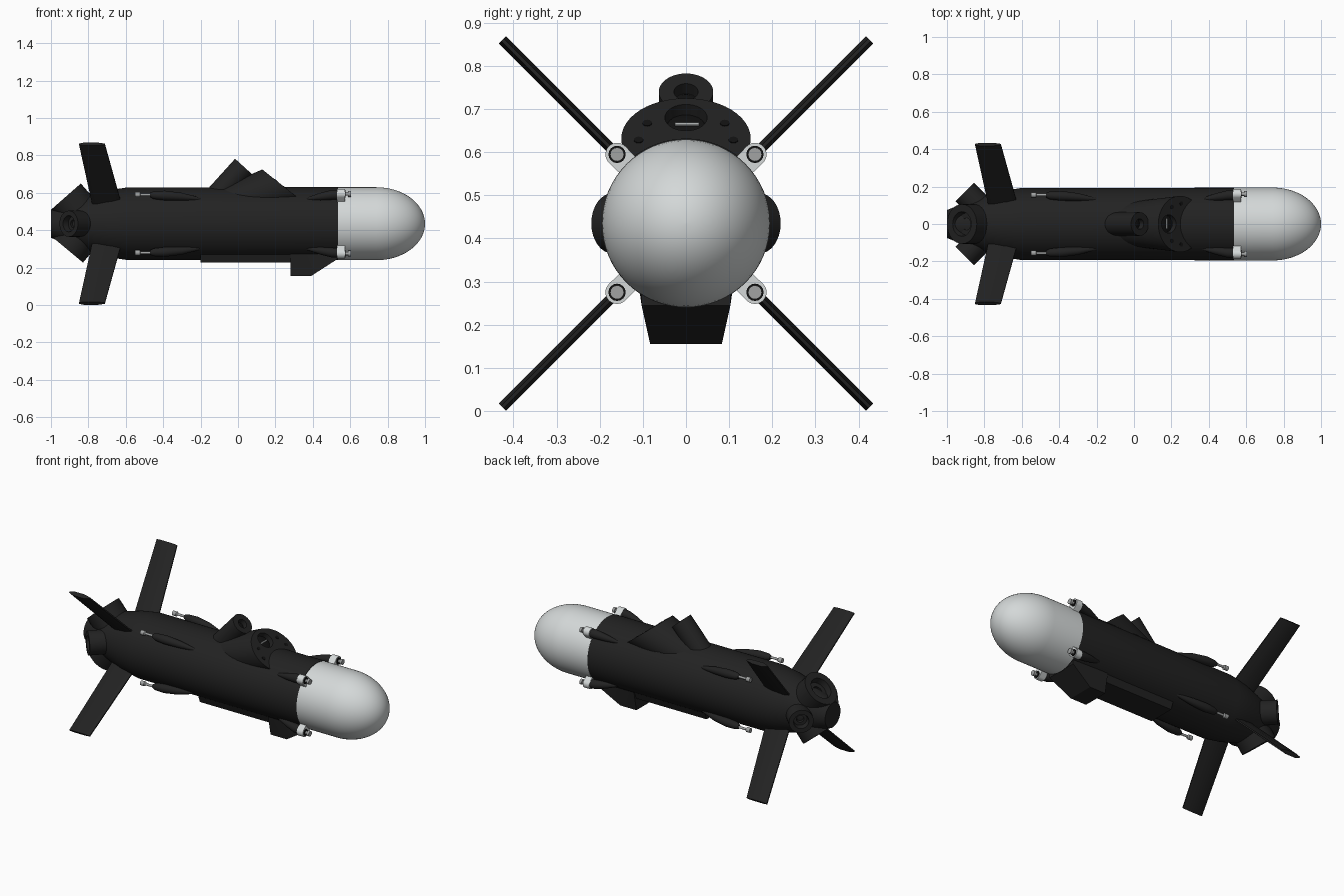
import bpy, bmesh, math
from mathutils import Vector

cube = bpy.data.objects.get("Cube")
if cube:
    bpy.data.objects.remove(cube, do_unlink=True)

AXIS_Z = 0.435
X = Vector((1, 0, 0))


def material(name, colour):
    m = bpy.data.materials.new(name)
    m.use_nodes = True
    m.diffuse_color = (*colour, 1)
    m.node_tree.nodes["Principled BSDF"].inputs["Base Color"].default_value = (*colour, 1)
    return m


BLACK = material("matte black", (0.016, 0.016, 0.016))
DEEP = material("deep black", (0.006, 0.006, 0.006))
WHITE = material("pale grey white", (0.66, 0.69, 0.69))
METAL = material("grey metal", (0.36, 0.37, 0.37))


def finish(name, bm, mat, angle=35):
    bmesh.ops.recalc_face_normals(bm, faces=bm.faces)
    me = bpy.data.meshes.new(name)
    bm.to_mesh(me)
    bm.free()
    me.materials.append(mat)
    me.shade_smooth()
    me.set_sharp_from_angle(angle=math.radians(angle))
    ob = bpy.data.objects.new(name, me)
    bpy.context.collection.objects.link(ob)
    return ob


def loft(name, mat, rings, n=32):
    """Skin a row of circles, each given as centre, normal, radius."""
    bm = bmesh.new()
    loops = []
    for centre, normal, r in rings:
        normal = Vector(normal).normalized()
        u = normal.cross(Vector((0, 0, 1))).normalized()
        v = normal.cross(u)
        loops.append([bm.verts.new(Vector(centre) + r * (u * math.cos(a) + v * math.sin(a)))
                      for a in (math.tau * i / n for i in range(n))])
    for a, b in zip(loops, loops[1:]):
        for i in range(n):
            j = (i + 1) % n
            bm.faces.new((a[i], a[j], b[j], b[i]))
    bm.faces.new(loops[0])
    bm.faces.new(loops[-1])
    return finish(name, bm, mat)


def tube(name, mat, centre, normal, profile, n=32):
    """Turned part: profile is (distance along normal, radius)."""
    d = Vector(normal).normalized()
    return loft(name, mat, [(Vector(centre) + d * t, d, r) for t, r in profile], n)


def hull(name, mat, points):
    bm = bmesh.new()
    for p in points:
        bm.verts.new(p)
    res = bmesh.ops.convex_hull(bm, input=bm.verts)
    junk = {g for g in res["geom_interior"] + res["geom_unused"] if isinstance(g, bmesh.types.BMVert)}
    bmesh.ops.delete(bm, geom=list(junk), context='VERTS')
    bmesh.ops.dissolve_limit(bm, angle_limit=0.01, verts=bm.verts, edges=bm.edges)
    return finish(name, bm, mat, 30)


def polar(x, r, angle, side=0.0):
    """Point at radius r on a spoke of the body, shifted sideways."""
    c, s = math.cos(angle), math.sin(angle)
    return Vector((x, r * c - side * s, AXIS_Z + r * s + side * c))


# Body, tapered tail and rounded nose
core = (0, 0, AXIS_Z)
tube("body", BLACK, core, X,
     [(-1, 0.055), (-1, 0.075), (-0.9, 0.115), (-0.8, 0.15), (-0.7, 0.177),
      (-0.6, 0.193), (0.537, 0.194)], 64)
dome = [(0.74 + 0.26 * math.sin(a), 0.195 * math.cos(a))
        for a in (math.radians(k * 89.5 / 16) for k in range(17))]
tube("nose", WHITE, core, X, [(0.535, 0.195)] + dome, 64)

# Tail thrusters: large above and below, small at the sides
BORE = [(-0.25, 1), (0, 1), (0, 0.62), (-0.035, 0.55), (-0.035, 0.3), (-0.07, 0.3)]


def thruster(name, centre, normal, r):
    tube(name, BLACK, centre, normal, [(t, r * k) for t, k in BORE])
    d = Vector(normal).normalized()
    tube(name + "_bore", DEEP, Vector(centre) - d * 0.069, d, [(0, r * 0.29), (0.004, r * 0.29)])


thruster("upper_thruster", (-0.92, 0, 0.58), (-0.66, 0, 0.75), 0.106)
thruster("lower_thruster", (-0.91, 0, 0.295), (-0.64, 0, -0.77), 0.106)
for side, label in ((1, "rear"), (-1, "front")):
    thruster(label + "_side_thruster", (-0.905, side * 0.17, AXIS_Z), (-0.7, side * 0.7, 0), 0.07)

# Swept fins, lugs, fairings and connectors on the four diagonals
for k in range(4):
    a = math.radians(45 + 90 * k)
    tag = "_%d" % (k + 1)
    pts = []
    for r, x0, x1 in ((0.12, -0.775, -0.617), (0.602, -0.85, -0.712)):
        for f, t in ((0, 0.004), (0.2, 0.012), (0.7, 0.012), (1, 0.004)):
            pts += [polar(x0 + (x1 - x0) * f, r, a, s * t) for s in (-1, 1)]
    hull("fin" + tag, BLACK, pts)

    lug = []
    for x in (0.53, 0.572):
        lug += [polar(x, 0.17, a, s * 0.026) for s in (-1, 1)]
        lug += [polar(x, 0.226 + 0.027 * math.cos(b), a, 0.027 * math.sin(b))
                for b in (math.radians(d) for d in range(-90, 91, 15))]
    hull("lug" + tag, WHITE, lug)
    tube("lug_collar" + tag, DEEP, polar(0.57, 0.226, a), X, [(0, 0.02), (0.006, 0.02)], 16)
    tube("lug_connector" + tag, METAL, polar(0.57, 0.226, a), X,
         [(0, 0.009), (0.019, 0.009), (0.019, 0.016), (0.034, 0.016)], 16)
    loft("front_fairing" + tag, BLACK,
         [(polar(x, r, a), X, w) for x, r, w in
          ((0.36, 0.186, 0.006), (0.44, 0.205, 0.02), (0.5, 0.218, 0.026), (0.535, 0.22, 0.026))], 20)
    loft("rear_fairing" + tag, BLACK,
         [(polar(x, r, a), X, w) for x, r, w in
          ((-0.47, 0.218, 0.012), (-0.45, 0.216, 0.021), (-0.39, 0.213, 0.026),
           (-0.3, 0.204, 0.021), (-0.2, 0.186, 0.008))], 20)
    tube("rear_connector" + tag, METAL, polar(-0.465, 0.22, a), -X,
         [(0, 0.007), (0.055, 0.007), (0.06, 0.014), (0.085, 0.014)], 16)

# Upper sensor housing with its slanted, bored face
face_n = Vector((0.62, 0, 0.78)).normalized()
slope = Vector((0.78, 0, -0.62)).normalized()
top = Vector((0.13, 0, 0.725))
disc = top + slope * 0.15
eye = top + slope * 0.072
loft("sensor_housing", BLACK,
     [((-0.16, 0, 0.5), X, 0.1), (disc, face_n, 0.15), (eye, face_n, 0.049),
      (eye - face_n * 0.03, face_n, 0.046)], 48)
tube("sensor_lens", DEEP, eye - face_n * 0.031, face_n, [(0, 0.044), (0.004, 0.044), (0.009, 0.025)])
for s in (-1, 1):
    for y, z in ((0.09, 0.667), (0.11, 0.628)):
        p = top + slope * ((0.725 - z) / 0.62)
        tube("face_bolt", DEEP, (p.x, s * y, p.z), face_n, [(-0.004, 0.011), (0.002, 0.011)], 12)
tube("lens_glint", WHITE, eye - face_n * 0.02 + Vector((0, -0.025, 0)), (0, 1, 0),
     [(0, 0.004), (0.055, 0.004)], 8)

# Small camera tube behind it
cam_n = Vector((0.67, 0, 0.74)).normalized()
cam = Vector((0.031, 0, 0.74))
tube("camera_tube", BLACK, cam, cam_n,
     [(-0.25, 0.063), (0, 0.063), (0, 0.028), (-0.03, 0.026)], 40)
tube("camera_lens", DEEP, cam - cam_n * 0.029, cam_n, [(0, 0.024), (0.004, 0.018)], 24)

# Saddle cover ahead of the housing
hull("saddle_cover", BLACK,
     [polar(x, 0.1965, math.radians(d)) for x in (0.08, 0.534) for d in range(47, 134, 3)])

# Belly plate and keel block
hull("belly_plate", BLACK,
     [(x, s * y, z) for x in (-0.2, 0.28) for s in (-1, 1) for y, z in ((0.085, 0.228), (0.105, 0.28))])
hull("keel_block", BLACK,
     [(x, s * y, z) for s in (-1, 1) for x, y, z in
      ((0.28, 0.083, 0.155), (0.39, 0.083, 0.155), (0.28, 0.108, 0.28), (0.53, 0.103, 0.245), (0.53, 0.103, 0.28))])
